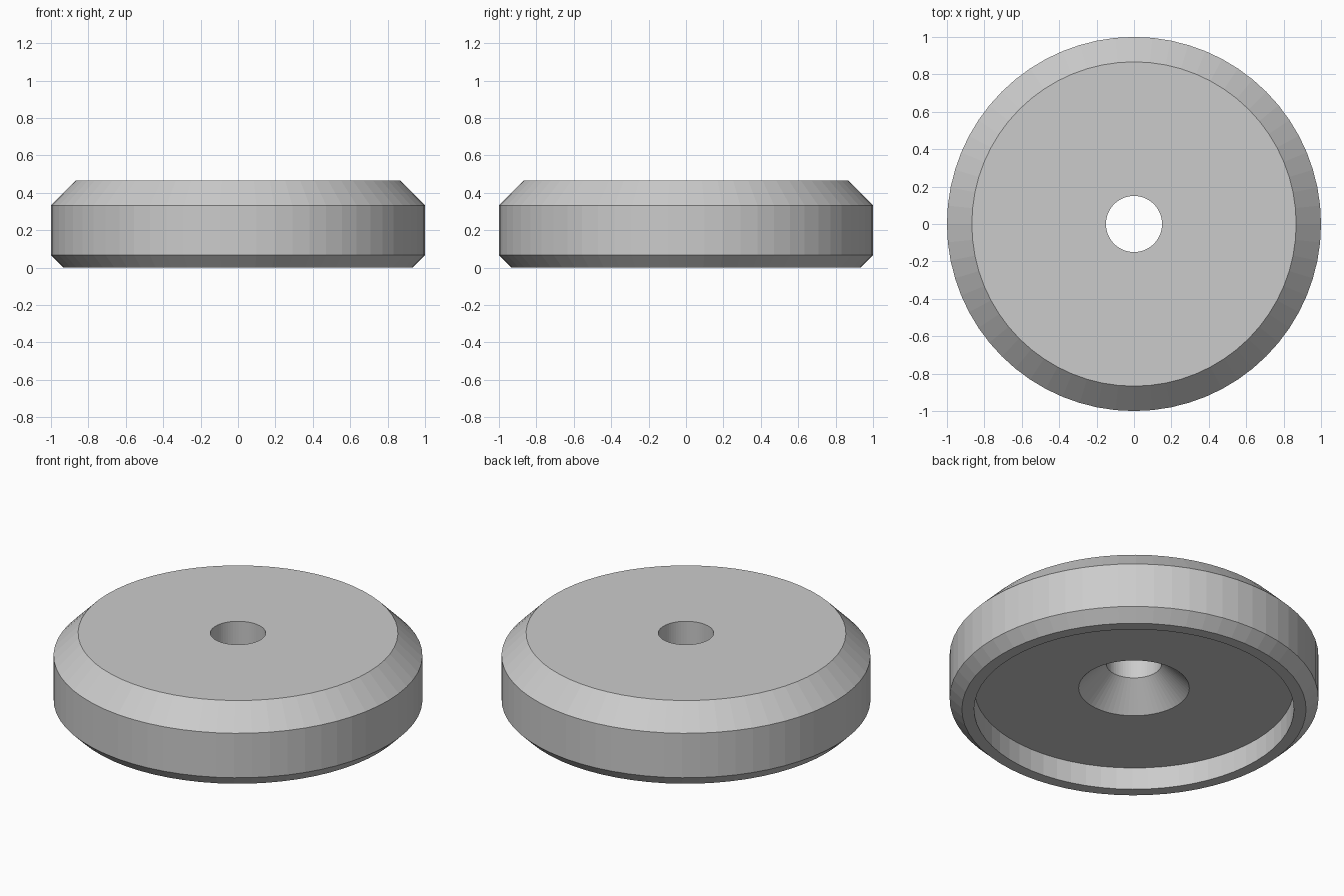
import bpy
import bmesh
import math

cube = bpy.data.objects.get("Cube")
if cube:
    bpy.data.objects.remove(cube, do_unlink=True)

SEGMENTS = 64

# Plain grey material
grey = bpy.data.materials.new("light_grey")
grey.use_nodes = True
colour = (0.6, 0.6, 0.6, 1)
grey.diffuse_color = colour
grey.node_tree.nodes["Principled BSDF"].inputs["Base Color"].default_value = colour


def lathe(name, profile, material):
    """Revolve a closed (radius, height) profile around z."""
    bm = bmesh.new()
    verts = [bm.verts.new((r, 0, z)) for r, z in profile]
    edges = [bm.edges.new((v, verts[i - 1])) for i, v in enumerate(verts)]
    bmesh.ops.spin(bm, geom=verts + edges, cent=(0, 0, 0), axis=(0, 0, 1),
                   angle=math.tau, steps=SEGMENTS, use_merge=True)
    bmesh.ops.remove_doubles(bm, verts=bm.verts, dist=0.0001)
    bmesh.ops.recalc_face_normals(bm, faces=bm.faces)
    mesh = bpy.data.meshes.new(name)
    bm.to_mesh(mesh)
    bm.free()
    mesh.materials.append(material)
    obj = bpy.data.objects.new(name, mesh)
    bpy.context.collection.objects.link(obj)
    return obj


# Chamfered disc with a recessed underside and a countersunk through hole
lathe("round_foot", [
    (0.867, 0), (0.933, 0),            # bottom rim
    (1, 0.067), (1, 0.333),            # lower chamfer and outer wall
    (0.867, 0.467), (0.15, 0.467),     # upper chamfer and top face
    (0.15, 0.283), (0.3, 0.133),       # bore and countersink
    (0.867, 0.133),                    # recess ceiling
], grey)
